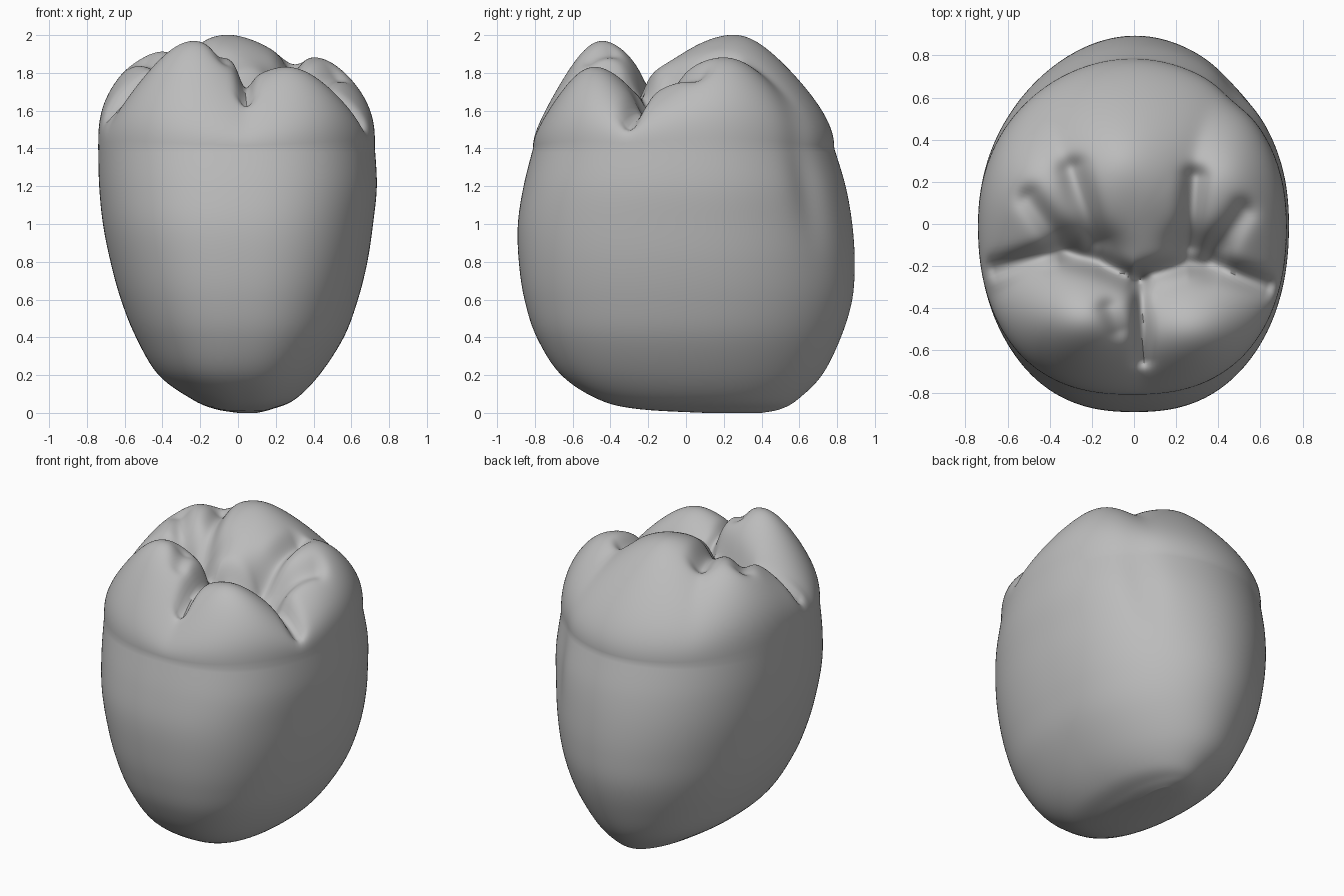
import bpy
from math import sin, cos, pi, exp, log, sqrt, hypot

cube = bpy.data.objects.get("Cube")
if cube:
    bpy.data.objects.remove(cube)

SEGMENTS = 200
CAP_RINGS = 90

# Wall extents: height, x min, x max, y min, y max
WALL = [
    (0.0, 0.0, 0.1, 0.1, 0.4),
    (0.02, -0.12, 0.18, -0.25, 0.5),
    (0.07, -0.24, 0.3, -0.46, 0.59),
    (0.2, -0.42, 0.43, -0.66, 0.72),
    (0.4, -0.54, 0.56, -0.79, 0.82),
    (0.6, -0.62, 0.635, -0.855, 0.88),
    (0.8, -0.675, 0.685, -0.885, 0.893),
    (1.0, -0.715, 0.715, -0.89, 0.88),
    (1.2, -0.735, 0.735, -0.86, 0.845),
    (1.4, -0.74, 0.725, -0.81, 0.785),
]

# Cusps: x, y, peak height, steepness, stretch along x
CUSPS = [
    (-0.25, -0.49, 2.05, 1.5, 0.8),
    (0.29, -0.54, 1.92, 1.3, 0.7),
    (-0.05, 0.32, 2.04, 0.6, 1.1),
    (-0.48, 0.22, 1.97, 0.65, 1.0),
    (0.46, 0.25, 1.94, 0.65, 1.0),
]

# Fissures: depth, width, path
FISSURES = [
    (0.1, 0.05, [(-0.66, -0.21), (-0.36, -0.13), (-0.17, -0.18),
                 (-0.01, -0.26), (0.25, -0.19), (0.42, -0.21), (0.63, -0.29)]),
    (0.1, 0.04, [(0.03, -0.28), (0.04, -0.64)]),
    (0.07, 0.06, [(-0.18, -0.08), (-0.29, 0.26)]),
    (0.07, 0.055, [(0.26, -0.1), (0.29, 0.22)]),
    (0.06, 0.06, [(-0.5, 0.12), (-0.34, -0.1)]),
    (0.06, 0.06, [(0.38, -0.14), (0.52, 0.06)]),
    (0.1, 0.1, [(-0.27, -0.11), (-0.15, -0.14)]),
    (0.1, 0.1, [(0.26, -0.12), (0.35, -0.14)]),
    (0.04, 0.05, [(-0.08, -0.5), (-0.12, -0.4)]),
]


def spline(a, b, c, d, t):
    return 0.5 * (2 * b + (c - a) * t + (2 * a - 5 * b + 4 * c - d) * t * t
                  + (3 * b - a - 3 * c + d) * t ** 3)


def outline(row, angle):
    """Point on a rounded section, fuller at the front than at the back."""
    z, x0, x1, y0, y1 = row
    c, s = cos(angle), sin(angle)
    n = 2.2 - 0.2 * s
    r = (abs(c) ** n + abs(s) ** n) ** (-1 / n)
    # Shallow hollow on the back left wall
    r *= 1 - 0.03 * exp(-((angle - 0.86) / 0.14) ** 2 - ((z - 1.2) / 0.28) ** 2)
    return (x0 + x1) / 2 + r * c * (x1 - x0) / 2, (y0 + y1) / 2 + r * s * (y1 - y0) / 2


def segment_distance(x, y, a, b):
    dx, dy = b[0] - a[0], b[1] - a[1]
    t = max(0, min(1, ((x - a[0]) * dx + (y - a[1]) * dy) / (dx * dx + dy * dy)))
    return hypot(x - a[0] - t * dx, y - a[1] - t * dy)


def chewing_height(x, y):
    """Blend of the cusp domes, cut by the fissures."""
    soft = 0.15
    total = 0
    for cx, cy, peak, steep, stretch in CUSPS:
        d2 = ((x - cx) * stretch) ** 2 + (y - cy) ** 2
        total += exp(60 * (peak - steep * (sqrt(d2 + soft * soft) - soft) - 2))
    h = 2 + log(total) / 60
    for depth, width, path in FISSURES:
        d = min(segment_distance(x, y, a, b) for a, b in zip(path, path[1:]))
        h -= depth * exp(-(d / width) ** 2)
    return h


angles = [2 * pi * i / SEGMENTS for i in range(SEGMENTS)]
verts = []

# Wall rings from the base up
last = len(WALL) - 1
STEPS = 6
for k in range(last * STEPS + 1):
    i = min(k // STEPS, last - 1)
    rows = [WALL[max(0, min(last, i + o))] for o in (-1, 0, 1, 2)]
    row = [spline(*column, k / STEPS - i) for column in zip(*rows)]
    verts += [(*outline(row, a), max(0, row[0])) for a in angles]

# Cap rings from the rim to the middle
top = WALL[-1]
mid_x, mid_y = (top[1] + top[2]) / 2, (top[3] + top[4]) / 2
for k in range(1, CAP_RINGS):
    s = 1 - (k / CAP_RINGS) ** 1.7
    for a in angles:
        ox, oy = outline(top, a)
        x, y = mid_x + s * (ox - mid_x), mid_y + s * (oy - mid_y)
        p = 2.25 - 0.15 * sin(a) + 0.95 * cos(a) ** 2
        edge = (1 - s ** p) ** (1 / p)
        verts.append((x, y, top[0] + (chewing_height(x, y) - top[0]) * edge))

rings = len(verts) // SEGMENTS
faces = []
for r in range(rings - 1):
    for i in range(SEGMENTS):
        j = (i + 1) % SEGMENTS
        lo, hi = r * SEGMENTS, (r + 1) * SEGMENTS
        faces.append((lo + i, lo + j, hi + j, hi + i))
faces.append(tuple(reversed(range(SEGMENTS))))
faces.append(tuple(range((rings - 1) * SEGMENTS, rings * SEGMENTS)))

mesh = bpy.data.meshes.new("tooth_crown")
mesh.from_pydata(verts, [], faces)
mesh.update()
crown = bpy.data.objects.new("tooth_crown", mesh)
bpy.context.collection.objects.link(crown)

# Plain grey material
grey = bpy.data.materials.new("plain grey")
grey.use_nodes = True
colour = (0.5, 0.5, 0.5, 1)
grey.diffuse_color = colour
grey.node_tree.nodes["Principled BSDF"].inputs["Base Color"].default_value = colour
mesh.materials.append(grey)

# Smooth shading
bpy.context.view_layer.objects.active = crown
crown.select_set(True)
bpy.ops.object.shade_smooth_by_angle(angle=pi / 3)
